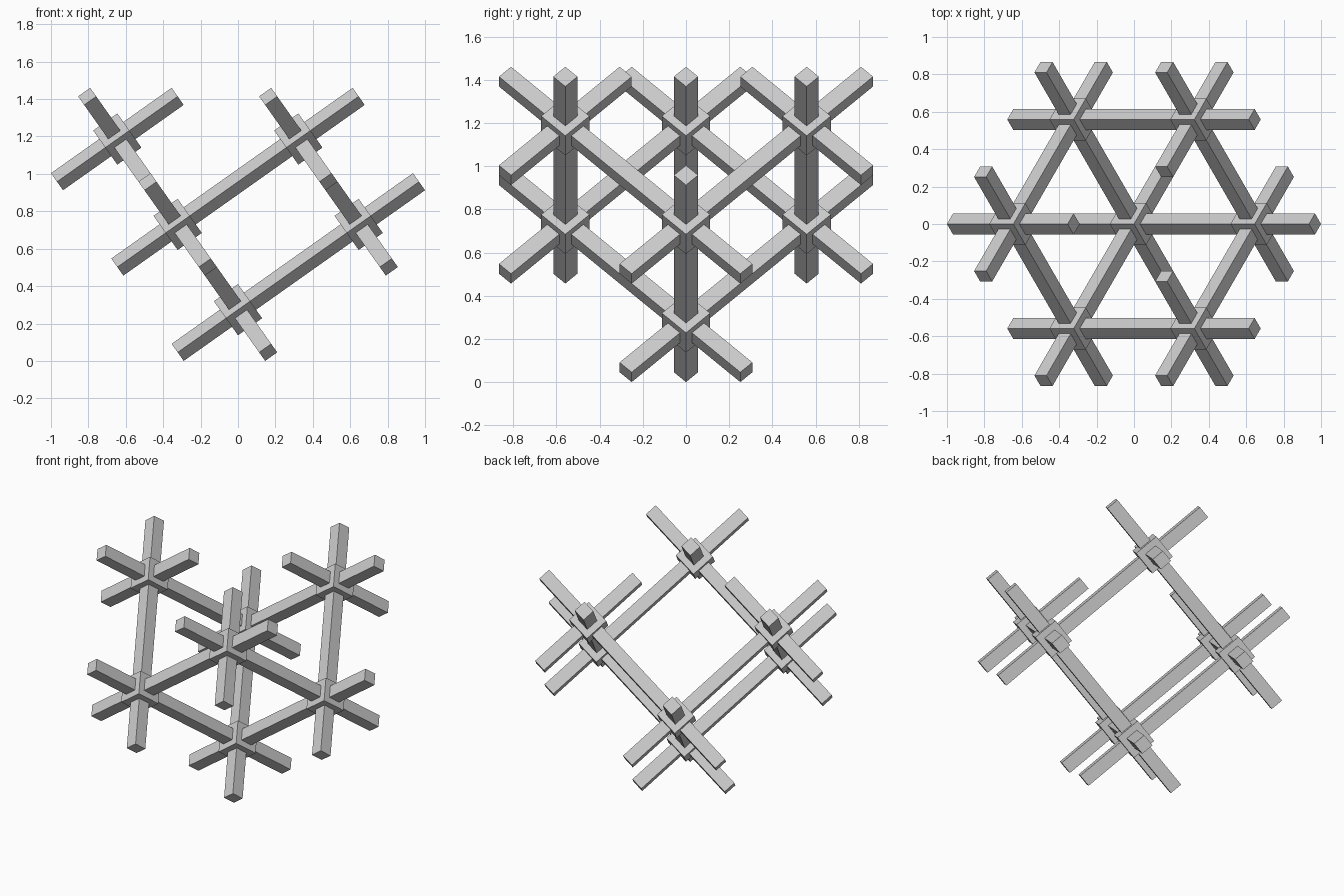
import bpy
import bmesh
from itertools import product
from math import sqrt
from mathutils import Matrix, Vector

if "Cube" in bpy.data.objects:
    bpy.data.objects.remove(bpy.data.objects["Cube"])

A = 0.7902          # node spacing, equal to bar length
BAR = A * 0.1       # bar thickness
HUB = A * 0.2       # hub cube size

# Three perpendicular lattice axes, with the body diagonal vertical
U = [Vector((sqrt(2 / 3), 0, sqrt(1 / 3))),
     Vector((-sqrt(1 / 6), sqrt(1 / 2), sqrt(1 / 3))),
     Vector((-sqrt(1 / 6), -sqrt(1 / 2), sqrt(1 / 3)))]
ROT = Matrix(U).transposed().to_4x4()
BASE = Vector((0, 0, (A / 2 + BAR) / sqrt(3)))


def box(name, size, loc):
    bm = bmesh.new()
    bmesh.ops.create_cube(bm, size=1)
    bmesh.ops.scale(bm, vec=size, verts=bm.verts)
    me = bpy.data.meshes.new(name)
    bm.to_mesh(me)
    bm.free()
    ob = bpy.data.objects.new(name, me)
    ob.matrix_world = Matrix.Translation(loc) @ ROT
    bpy.context.collection.objects.link(ob)


# Seven cube corners (the topmost one is left open)
for corner in product((0, 1), repeat=3):
    if sum(corner) == 3:
        continue
    loc = BASE + A * sum((c * u for c, u in zip(corner, U)), Vector())
    # Hub block
    box("hub", (HUB, HUB, HUB), loc)
    # Three crossing bars
    for axis in range(3):
        size = [BAR] * 3
        size[axis] = A
        box("bar", size, loc)
